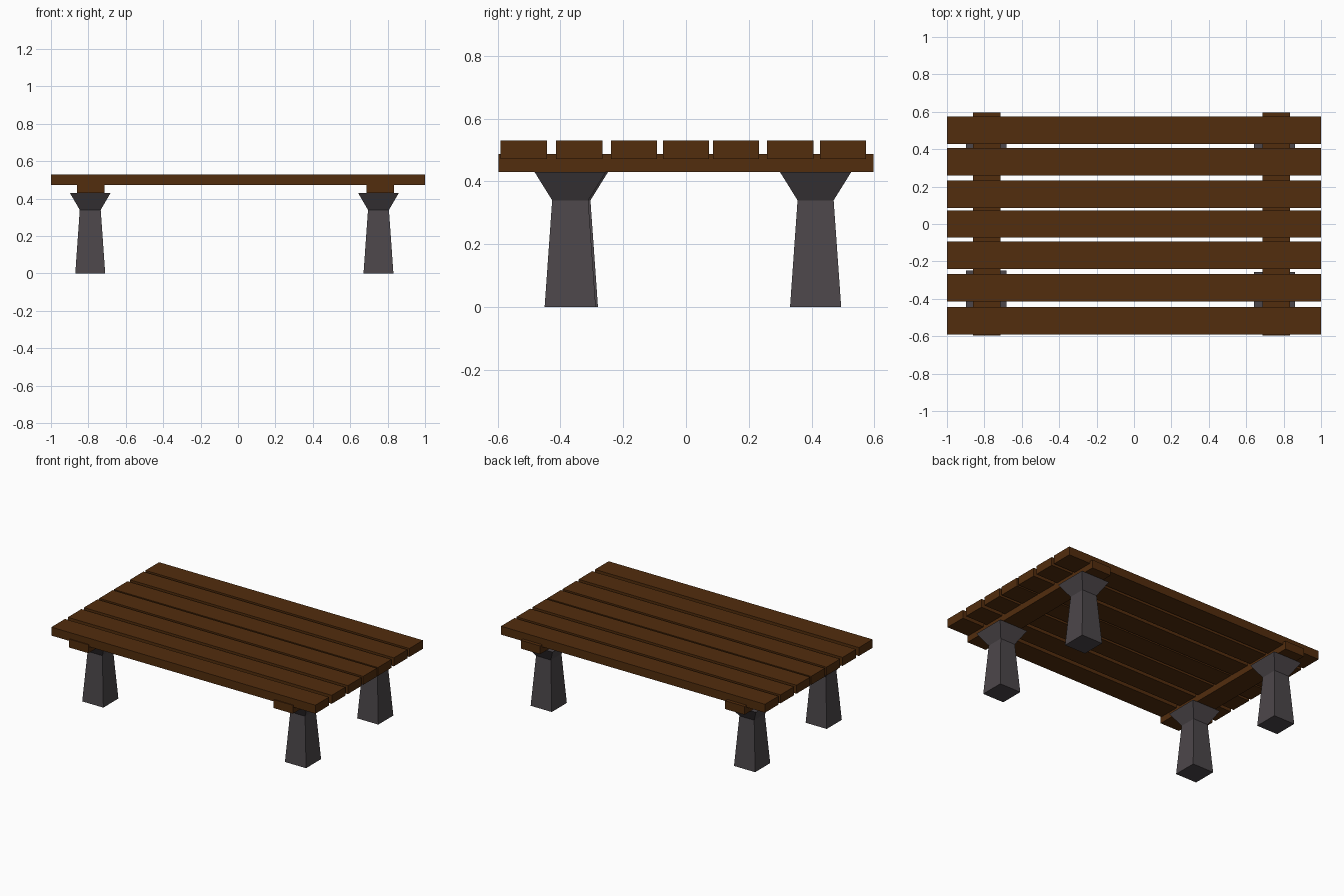
import bpy
import bmesh

cube = bpy.data.objects.get("Cube")
if cube:
    bpy.data.objects.remove(cube, do_unlink=True)


def make_material(name, color):
    mat = bpy.data.materials.new(name)
    mat.use_nodes = True
    mat.diffuse_color = color
    mat.node_tree.nodes["Principled BSDF"].inputs["Base Color"].default_value = color
    return mat


wood = make_material("dark_brown_wood", (0.085, 0.026, 0.004, 1))
stone = make_material("grey_stone", (0.072, 0.062, 0.068, 1))


def stack(name, x, y, rings, mat):
    """Closed solid through square rings given as (x width, y width, z)."""
    bm = bmesh.new()
    loops = []
    for w, d, z in rings:
        loops.append([bm.verts.new((sx * w / 2, sy * d / 2, z))
                      for sx, sy in ((-1, -1), (1, -1), (1, 1), (-1, 1))])
    bm.faces.new(loops[0][::-1])
    bm.faces.new(loops[-1])
    for low, high in zip(loops, loops[1:]):
        for i in range(4):
            j = (i + 1) % 4
            bm.faces.new((low[i], low[j], high[j], high[i]))
    mesh = bpy.data.meshes.new(name)
    bm.to_mesh(mesh)
    bm.free()
    mesh.materials.append(mat)
    obj = bpy.data.objects.new(name, mesh)
    obj.location = (x, y, 0)
    bpy.context.collection.objects.link(obj)
    return obj


# Table top planks, unevenly spaced
for i, y in enumerate((-0.517, -0.34, -0.166, 0.0, 0.159, 0.332, 0.5)):
    stack(f"plank_{i + 1}", 0, y, [(2, 0.147, 0.472), (2, 0.147, 0.53)], wood)

# Cross beams under the planks
for side, x in (("right", -0.788), ("left", 0.761)):
    stack(f"{side}_beam", x, 0, [(0.146, 1.194, 0.43), (0.146, 1.194, 0.487)], wood)

# Tapered legs with flared collars
leg_rings = [(0.16, 0.163, 0), (0.112, 0.115, 0.34), (0.217, 0.227, 0.43)]
legs = (("front_right", -0.79, -0.362), ("front_left", 0.751, -0.369),
        ("back_right", -0.79, 0.413), ("back_left", 0.751, 0.413))
for name, x, y in legs:
    stack(f"{name}_leg", x, y, leg_rings, stone)
